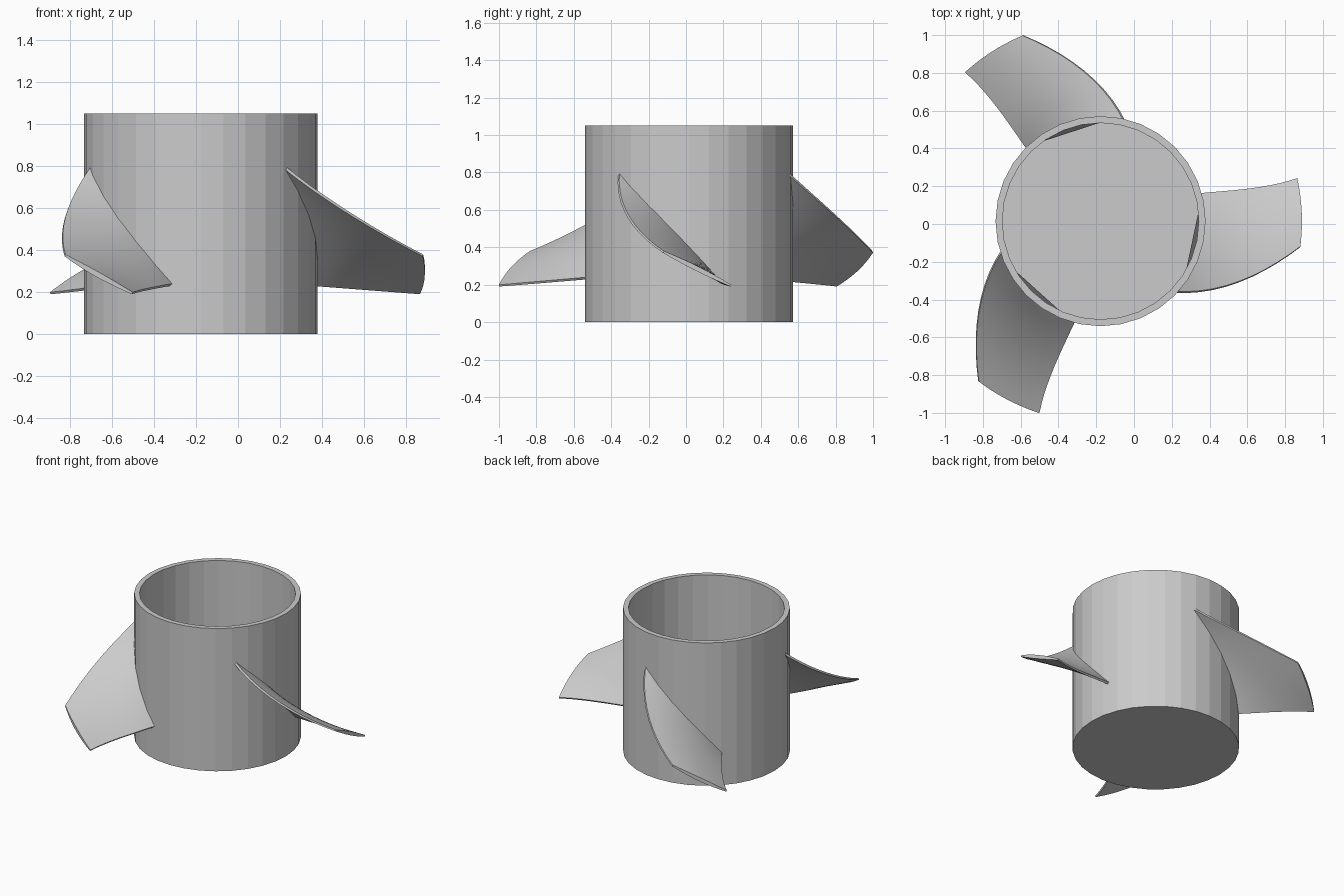
import bpy, bmesh
from math import sin, cos, pi, radians, hypot

if "Cube" in bpy.data.objects:
    bpy.data.objects.remove(bpy.data.objects["Cube"])

CX, CY = -0.177, 0.015      # hub axis
R_OUT, R_IN, HEIGHT, FLOOR, SIDES = 0.556, 0.52, 1.05, 0.035, 32
R_TIP = 1.066


def make_object(name, bm):
    bmesh.ops.recalc_face_normals(bm, faces=bm.faces[:])
    mesh = bpy.data.meshes.new(name)
    bm.to_mesh(mesh)
    bm.free()
    obj = bpy.data.objects.new(name, mesh)
    obj.location = (CX, CY, 0)
    bpy.context.collection.objects.link(obj)
    return obj


def bridge_rings(bm, rings):
    """Skin a list of closed vertex rings and cap both ends."""
    for a, b in zip(rings, rings[1:]):
        n = len(a)
        for i in range(n):
            j = (i + 1) % n
            bm.faces.new((a[i], a[j], b[j], b[i]))
    bm.faces.new(rings[0])
    bm.faces.new(rings[-1])


# Hub: open-topped cup with a closed bottom
bm = bmesh.new()
profile = [(R_OUT, 0), (R_OUT, HEIGHT), (R_IN, HEIGHT), (R_IN, FLOOR)]
bridge_rings(bm, [[bm.verts.new((r * cos(2 * pi * i / SIDES), r * sin(2 * pi * i / SIDES), z))
                   for i in range(SIDES)] for r, z in profile])
make_object("hub_cup", bm)


def bowed(start, end, bow, t):
    return start + (end - start) * t + bow * t * (1 - t)


# Blade section at one radius: a helical strip with a thin lens thickness
def blade_ring(bm, r, turn, chord=12):
    t = (r - R_OUT) / (R_TIP - R_OUT)
    a0, z0 = radians(bowed(-42.5, -7.3, 8, t)), bowed(0.785, 0.375, -0.12, t)
    a1, z1 = radians(bowed(15, 12.2, -6, t)), bowed(0.235, 0.195, 0, t)
    da, dz = a1 - a0, z1 - z0
    length = hypot(r * da, dz)
    path = [(i / chord, 1) for i in range(chord + 1)]
    path += [(u, -1) for u, _ in reversed(path)]
    ring = []
    for u, side in path:
        h = side * (0.008 + 0.012 * sin(pi * u)) * (1 - 0.35 * t)
        a = a0 + da * u - h * dz / length / r + turn
        z = z0 + dz * u + h * r * da / length
        ring.append(bm.verts.new((r * cos(a), r * sin(a), z)))
    return ring


# Three twisted blades, rooted just inside the hub wall
for k in range(3):
    bm = bmesh.new()
    radii = [0.54 + (R_TIP - 0.54) * i / 10 for i in range(11)]
    bridge_rings(bm, [blade_ring(bm, r, k * 2 * pi / 3) for r in radii])
    blade = make_object(f"blade_{k + 1}", bm)
    bpy.ops.object.select_all(action='DESELECT')
    blade.select_set(True)
    bpy.context.view_layer.objects.active = blade
    bpy.ops.object.shade_smooth_by_angle(angle=radians(30))
